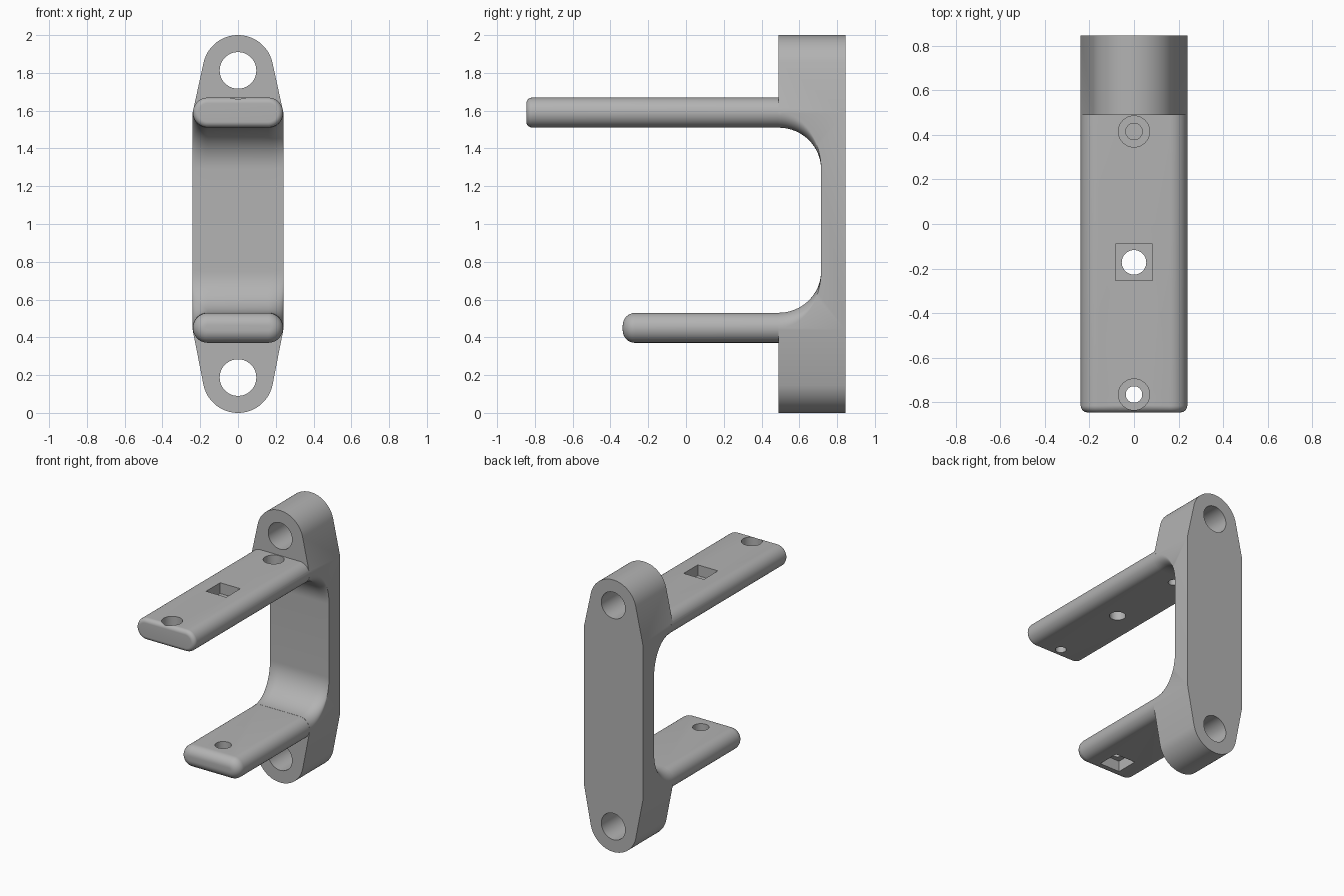
import bpy, bmesh
from math import sin, cos, pi, tau

cube = bpy.data.objects.get("Cube")
if cube:
    bpy.data.objects.remove(cube, do_unlink=True)

grey = bpy.data.materials.new("plain grey")
grey.use_nodes = True
COLOUR = (0.45, 0.45, 0.45, 1)
grey.diffuse_color = COLOUR
grey.node_tree.nodes["Principled BSDF"].inputs["Base Color"].default_value = COLOUR


def loft(name, rings):
    """Closed solid skinned through matching rings of points."""
    bm = bmesh.new()
    rows = [[bm.verts.new(p) for p in ring] for ring in rings]
    n = len(rows[0])
    for a, b in zip(rows, rows[1:]):
        for i in range(n):
            j = (i + 1) % n
            bm.faces.new((a[i], a[j], b[j], b[i]))
    bm.faces.new(rows[0])
    bm.faces.new(rows[-1])
    bmesh.ops.recalc_face_normals(bm, faces=bm.faces)
    mesh = bpy.data.meshes.new(name)
    bm.to_mesh(mesh)
    bm.free()
    mesh.materials.append(grey)
    obj = bpy.data.objects.new(name, mesh)
    bpy.context.collection.objects.link(obj)
    return obj


def combine(target, tool, operation="DIFFERENCE"):
    mod = target.modifiers.new("combine", "BOOLEAN")
    mod.operation, mod.solver, mod.object = operation, "EXACT", tool
    bpy.context.view_layer.objects.active = target
    bpy.ops.object.modifier_apply(modifier=mod.name)
    bpy.data.objects.remove(tool, do_unlink=True)


def circle(r, n=48):
    return [(r * cos(tau * i / n), r * sin(tau * i / n)) for i in range(n)]


def drill_y(target, z, r):
    combine(target, loft("bore", [[(x, y, z + v) for x, v in circle(r)] for y in (0.3, 1)]))


def drill_z(target, y, r, z0, z1):
    combine(target, loft("bore", [[(u, y + v, z) for u, v in circle(r)] for z in (z0, z1)]))


def pocket(target, y, s, z0, z1):
    square = [(-s, -s), (s, -s), (s, s), (-s, s)]
    combine(target, loft("pocket", [[(u, y + v, z) for u, v in square] for z in (z0, z1)]))


# Upright plate: rounded ends tapering out to straight sides
W, R, FRONT, BACK, MID = 0.24, 0.187, 0.49, 0.845, 1.02
outline = []
for centre, start, corner in ((2 - R, 0, 1), (R, pi, -1)):
    tilt = 0.22
    arc = [start + tilt + (pi - 2 * tilt) * i / 40 for i in range(41)]
    outline.append((corner * W, 1.59 if corner > 0 else 0.44))
    outline += [(R * cos(a), centre + R * sin(a)) for a in arc]
    outline.append((-corner * W, 1.59 if corner > 0 else 0.44))
bracket = loft("bracket", [[(x, y, z) for x, z in outline] for y in (FRONT, BACK)])


# Filleted recess between the arms, flaring along its side edges
def recess_ring(x, flare):
    arc = [(FRONT + 0.225 * sin(t), 0.27 + (0.22 + flare) * cos(t))
           for t in [pi / 2 * i / 20 for i in range(21)]]
    half = [(0.3, arc[0][1])] + arc
    return [(x, y, MID + h) for y, h in half] + [(x, y, MID - h) for y, h in reversed(half)]


edge = [(0.16 + 0.08 * sin(t), 0.08 * (1 - cos(t))) for t in [pi / 2 * i / 10 for i in range(11)]]
edge.append((0.3, 0.08))
stations = [(-x, f) for x, f in reversed(edge)] + edge
combine(bracket, loft("recess", [recess_ring(x, f) for x, f in stations]))
for z in (R, 2 - R):
    drill_y(bracket, z, 0.097)


# Pill-section arms with a rounded front end
def arm(name, z, front, rounding):
    r = 0.079

    def ring(y, inset):
        pts = []
        for side in (0, 1):
            for i in range(25):
                a = -pi / 2 + pi * i / 24 + pi * side
                pts.append(((-0.16 if side else 0.16) + (r - inset) * cos(a),
                            y, z + (r - inset) * sin(a)))
        return pts

    turn = [pi / 2 * i / 10 for i in range(11)]
    rings = [ring(front + rounding * (1 - sin(t)), rounding * (1 - cos(t))) for t in reversed(turn)]
    rings.append(ring(FRONT + 0.02, 0))
    return loft(name, rings)


upper, lower = 1.59, 0.45
combine(bracket, arm("upper_arm", upper, -0.845, 0.03), "UNION")
combine(bracket, arm("lower_arm", lower, -0.335, 0.065), "UNION")

# Counterbored screw holes in the upper arm
for y in (-0.765, 0.415):
    drill_z(bracket, y, 0.07, upper, upper + 0.085)
    drill_z(bracket, y, 0.037, upper - 0.2, upper + 0.05)

# Bolt holes with square nut pockets facing outward
for z, out in ((upper, 1), (lower, -1)):
    pocket(bracket, -0.172, 0.082, z, z + out * 0.2)
    drill_z(bracket, -0.172, 0.055, z - 0.2, z + 0.2)

bpy.ops.object.select_all(action="DESELECT")
bracket.select_set(True)
bpy.context.view_layer.objects.active = bracket
bpy.ops.object.shade_smooth_by_angle(angle=0.5)
